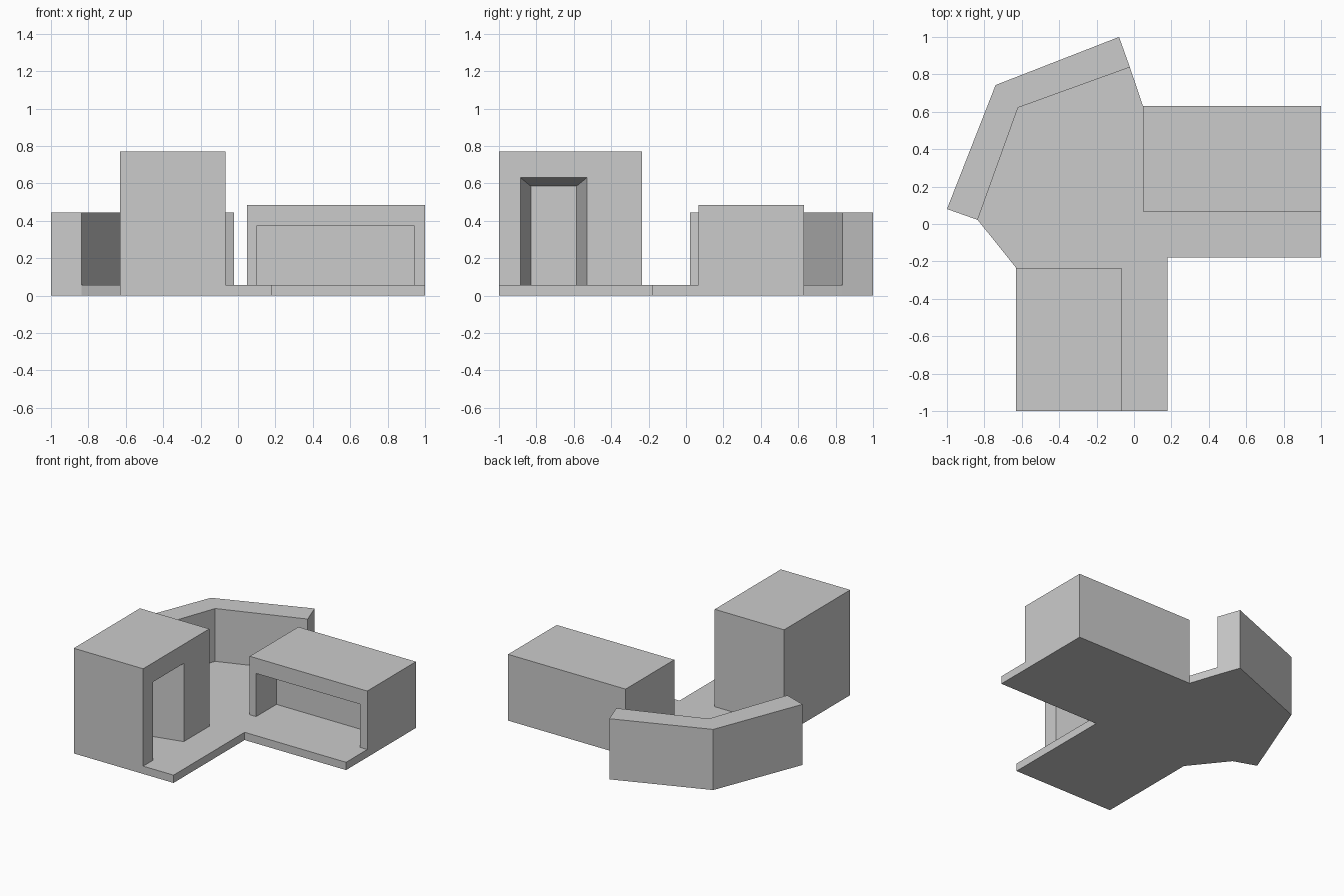
import bpy, bmesh

if "Cube" in bpy.data.objects:
    bpy.data.objects.remove(bpy.data.objects["Cube"])

FLOOR = 0.057


def loft(name, rings):
    """Closed solid through stacked rings of points, capped at both ends."""
    bm = bmesh.new()
    loops = [[bm.verts.new(p) for p in ring] for ring in rings]
    n = len(loops[0])
    for low, high in zip(loops, loops[1:]):
        for i in range(n):
            j = (i + 1) % n
            bm.faces.new((low[i], low[j], high[j], high[i]))
    bm.faces.new(loops[0][::-1])
    bm.faces.new(loops[-1])
    bmesh.ops.recalc_face_normals(bm, faces=bm.faces)
    mesh = bpy.data.meshes.new(name)
    bm.to_mesh(mesh)
    bm.free()
    obj = bpy.data.objects.new(name, mesh)
    bpy.context.collection.objects.link(obj)
    return obj


def prism(name, outline, z0, z1):
    return loft(name, [[(x, y, z) for x, y in outline] for z in (z0, z1)])


def rect(x0, x1, y0, y1):
    return [(x0, y0), (x1, y0), (x1, y1), (x0, y1)]


def combine(target, other, operation):
    """Apply a boolean and remove the used-up part."""
    mod = target.modifiers.new(operation.title(), 'BOOLEAN')
    mod.object, mod.operation, mod.solver = other, operation, 'EXACT'
    bpy.context.view_layer.objects.active = target
    bpy.ops.object.modifier_apply(modifier=mod.name)
    bpy.data.objects.remove(other, do_unlink=True)


# Shared corner points of the angled wall
outer = [(-1, 0.08), (-0.74, 0.743), (-0.08, 1)]
inner = [(-0.022, 0.838), (-0.62, 0.622), (-0.836, 0.022)]

# Floor slab
base = prism("building", [(-0.63, -1), (0.178, -1), (0.178, -0.178), (1, -0.178),
                          (1, 0.63), (0.048, 0.63), inner[0]]
             + outer[::-1] + [inner[2], (-0.63, -0.235)], 0, FLOOR)

# Angled back wall
wall = prism("angled_wall", outer + inner, 0, 0.444)

# Tall block with a tapered doorway recess on its right side
tower = prism("tall_block", rect(-0.63, -0.068, -1, -0.235), 0, 0.77)


def door_ring(x, y0, y1, top):
    return [(x, y0, FLOOR), (x, y1, FLOOR), (x, y1, top), (x, y0, top)]


# The cutter's taper is carried on slightly past the face for a clean cut
door = loft("door_cutter", [door_ring(-0.298, -0.83, -0.585, 0.585),
                            door_ring(-0.068, -0.885, -0.53, 0.63),
                            door_ring(0.0, -0.885, -0.53, 0.63)])
combine(tower, door, 'DIFFERENCE')

# Low block with a wide recess on its front
low = prism("low_block", rect(0.048, 1, 0.067, 0.63), 0, 0.485)
window = prism("window_cutter", rect(0.1, 0.943, 0, 0.302), FLOOR, 0.373)
combine(low, window, 'DIFFERENCE')

# Join everything into one clean solid
for part in (wall, tower, low):
    combine(base, part, 'UNION')
